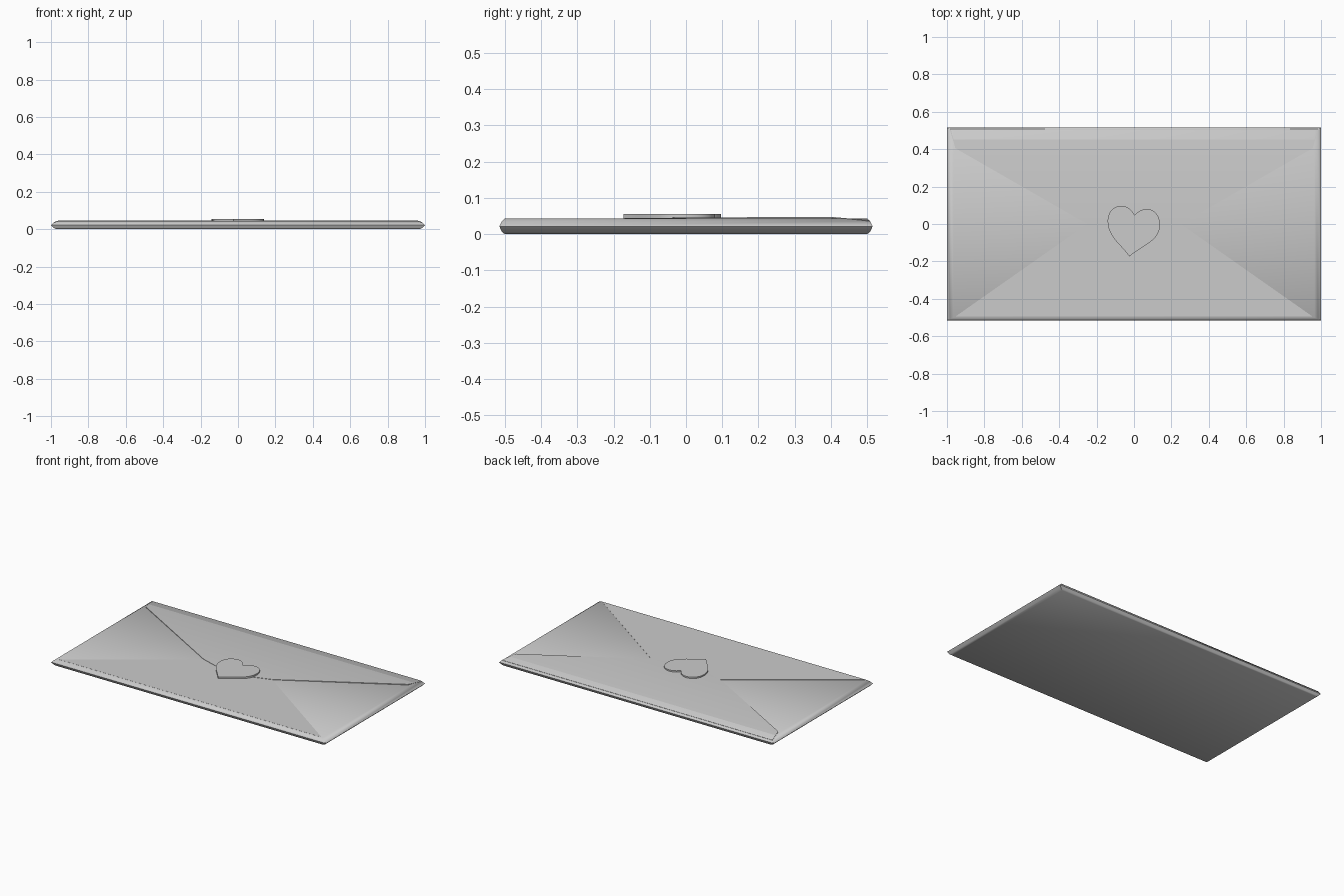
import bpy, bmesh
from mathutils import Vector
from mathutils.geometry import interpolate_bezier

if "Cube" in bpy.data.objects:
    bpy.data.objects.remove(bpy.data.objects["Cube"])


def finish(name, bm, angle=0.6):
    bmesh.ops.recalc_face_normals(bm, faces=bm.faces)
    mesh = bpy.data.meshes.new(name)
    bm.to_mesh(mesh)
    bm.free()
    ob = bpy.data.objects.new(name, mesh)
    bpy.context.collection.objects.link(ob)
    bpy.ops.object.select_all(action='DESELECT')
    ob.select_set(True)
    bpy.context.view_layer.objects.active = ob
    bpy.ops.object.shade_smooth_by_angle(angle=angle)
    return ob


def sheet(name, tops, bottom):
    """Closed slab: outline with its own top heights over a flat bottom."""
    bm = bmesh.new()
    up = [bm.verts.new(p) for p in tops]
    lo = [bm.verts.new((p[0], p[1], bottom)) for p in tops]
    bm.faces.new(up)
    bm.faces.new(lo)
    n = len(tops)
    for i in range(n):
        j = (i + 1) % n
        bm.faces.new((up[i], up[j], lo[j], lo[i]))
    return finish(name, bm)


# Envelope body: stacked rectangles with a pinched, folded edge
rings = [(0.970, 0.500, 0.000), (0.985, 0.508, 0.007), (1.0, 0.515, 0.0215),
         (0.984, 0.508, 0.036), (0.965, 0.500, 0.043)]
bm = bmesh.new()
loops = [[bm.verts.new((sx * x, sy * y, z))
          for sx, sy in ((-1, -1), (1, -1), (1, 1), (-1, 1))] for x, y, z in rings]
for a, b in zip(loops, loops[1:]):
    for i in range(4):
        j = (i + 1) % 4
        bm.faces.new((a[i], a[j], b[j], b[i]))
bm.faces.new(loops[0])
bm.faces.new(loops[-1])
finish("envelope_body", bm, 0.8)

# Bottom flap, barely raised over the side flaps
sheet("bottom_flap", [(-0.955, -0.495, 0.0436), (0.955, -0.495, 0.0436),
                      (0.25, 0.0, 0.0440), (-0.25, 0.0, 0.0440)], 0.041)

# Top flap: main panel with a pointed tip, and a fold strip sloping to the back edge
half = [(0.0, -0.08, 0.0455), (0.25, 0.0, 0.046), (0.955, 0.405, 0.0475), (0.985, 0.508, 0.0375)]
bm = bmesh.new()
up = {s: [bm.verts.new((s * x, y, z)) for x, y, z in half[1:]] for s in (-1, 1)}
lo = {s: [bm.verts.new((s * x, y, min(0.042, z - 0.002))) for x, y, z in half[1:]] for s in (-1, 1)}
tip_up = bm.verts.new(half[0])
tip_lo = bm.verts.new((0, -0.08, 0.042))
for v, tip in ((up, tip_up), (lo, tip_lo)):
    bm.faces.new((tip, v[1][0], v[-1][0]))
    for k in range(2):
        bm.faces.new((v[-1][k], v[1][k], v[1][k + 1], v[-1][k + 1]))
for s in (-1, 1):
    edge_up, edge_lo = [tip_up] + up[s], [tip_lo] + lo[s]
    for k in range(3):
        bm.faces.new((edge_up[k], edge_up[k + 1], edge_lo[k + 1], edge_lo[k]))
bm.faces.new((up[-1][2], up[1][2], lo[1][2], lo[-1][2]))
finish("top_flap", bm)

# Heart seal, slightly tilted: bezier segments (start, handle, handle, end)
segments = [
    ((0.004, 0.047), (-0.015, 0.082), (-0.045, 0.098), (-0.070, 0.097)),
    ((-0.070, 0.097), (-0.115, 0.095), (-0.141, 0.060), (-0.141, 0.015)),
    ((-0.141, 0.015), (-0.141, -0.065), (-0.075, -0.105), (-0.025, -0.173)),
    ((-0.025, -0.173), (0.045, -0.115), (0.139, -0.090), (0.139, -0.005)),
    ((0.139, -0.005), (0.139, 0.050), (0.105, 0.080), (0.068, 0.080)),
    ((0.068, 0.080), (0.045, 0.080), (0.022, 0.070), (0.004, 0.047)),
]
outline = []
for seg in segments:
    a, h1, h2, b = (Vector((x, y, 0.055)) for x, y in seg)
    outline += [tuple(p) for p in interpolate_bezier(a, h1, h2, b, 10)[:-1]]
sheet("heart_seal", outline, 0.042)
